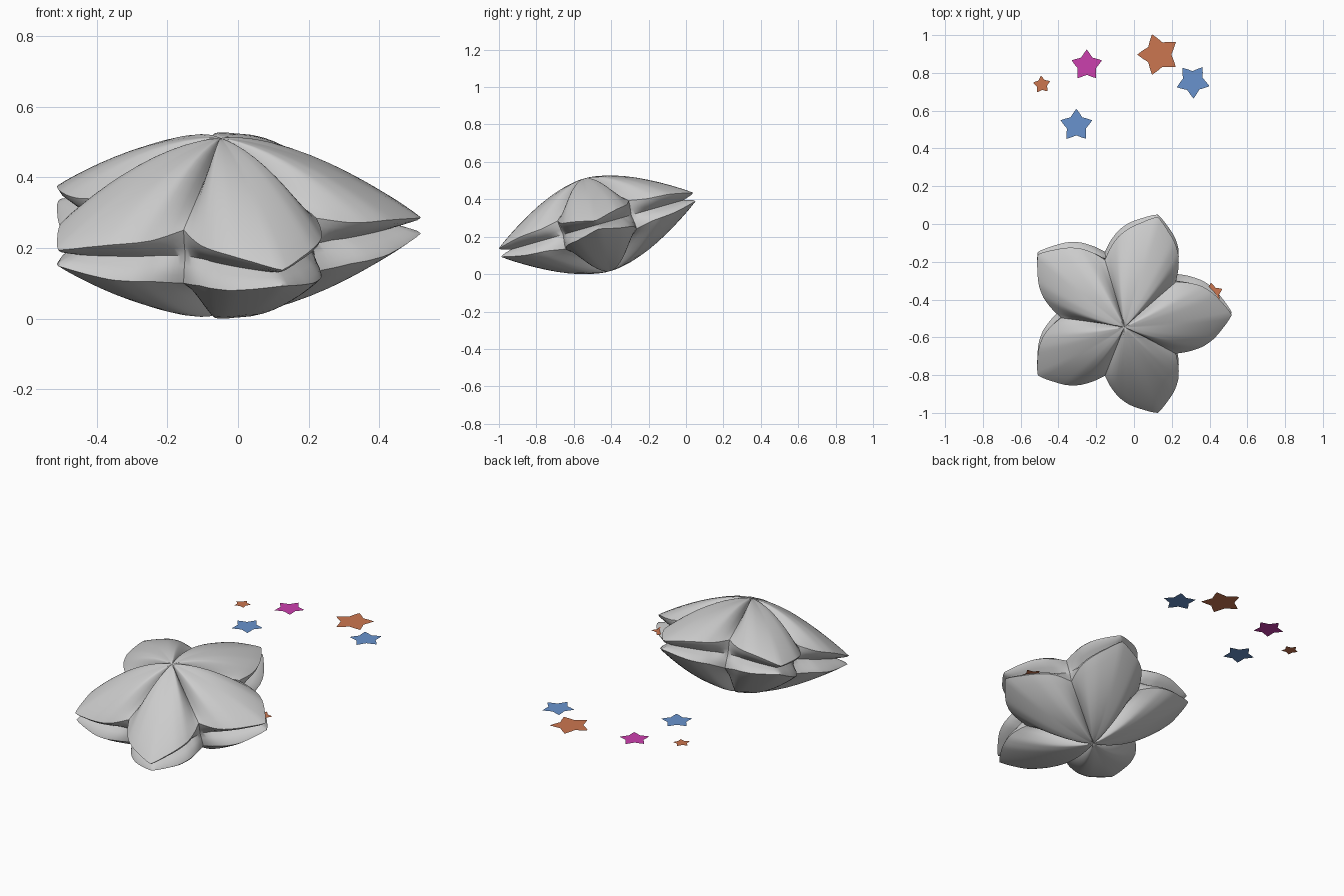
import bpy, bmesh, math
from mathutils import Matrix

if "Cube" in bpy.data.objects:
    bpy.data.objects.remove(bpy.data.objects["Cube"])


def lerp(table, x):
    for (a, va), (b, vb) in zip(table, table[1:]):
        if x <= b:
            f = (x - a) / (b - a)
            return va + (vb - va) * f
    return table[-1][1]


# Lobe description, by angle (degrees) away from the lobe axis
OUTLINE = [(0, .572), (8, .525), (15, .49), (22, .447), (29, .392), (36, .335)]
LIP = [(0, .022), (8, .04), (15, .052), (26, .06), (36, .08)]
GROOVE = [(0, .07), (15, .09), (25, .08), (36, .015)]
PUFF = [(0, 1.6), (15, 1.75), (25, 1.85), (31, 1.4), (36, .85)]
HEIGHT = .258
STEPS = [.06, .14, .24, .34, .45, .55, .65, .74, .82, .89, .95, 1]


def half_profile(phi):
    """Radius/height pairs from near the pole, over the lobe, to the seam."""
    R, h = lerp(OUTLINE, phi), lerp(LIP, phi)
    p, g = lerp(PUFF, phi), lerp(GROOVE, phi)
    pts = [(t * R, h + (HEIGHT - h) * (1 - t ** p)) for t in STEPS]
    return pts + [(R - .15 * g, h * .7), (R - .5 * g, h * .35)], (R - g, 0)


# Puffy five-lobed double shell
bm = bmesh.new()
n = 180
cols = []
top = bm.verts.new((0, 0, HEIGHT))
bottom = bm.verts.new((0, 0, -HEIGHT))
for i in range(n):
    deg = i * 360 / n
    phi = abs((deg + 36) % 72 - 36)
    upper, seam = half_profile(phi)
    prof = upper + [seam] + [(r, -z) for r, z in reversed(upper)]
    a = math.radians(deg)
    cols.append([bm.verts.new((r * math.cos(a), r * math.sin(a), z)) for r, z in prof])
for i in range(n):
    c, d = cols[i], cols[(i + 1) % n]
    bm.faces.new((top, c[0], d[0]))
    bm.faces.new((bottom, d[-1], c[-1]))
    for k in range(len(c) - 1):
        bm.faces.new((c[k], c[k + 1], d[k + 1], d[k]))
# soften everything slightly, then tilt the shell back
bmesh.ops.smooth_vert(bm, verts=bm.verts[:], factor=.3, use_axis_x=True, use_axis_y=True, use_axis_z=True)
bm.transform(Matrix.Translation((-.05, -.475, .27)) @ Matrix.Rotation(math.radians(16), 4, 'X'))
low = min(v.co.z for v in bm.verts)
bmesh.ops.translate(bm, verts=bm.verts[:], vec=(0, 0, -low))
me = bpy.data.meshes.new("puffy_star_shell")
bm.to_mesh(me)
bm.free()
shell = bpy.data.objects.new("puffy_star_shell", me)
bpy.context.collection.objects.link(shell)
bpy.context.view_layer.objects.active = shell
shell.select_set(True)
bpy.ops.object.shade_smooth_by_angle(angle=math.radians(45))


def material(name, col):
    m = bpy.data.materials.new(name)
    m.diffuse_color = (*col, 1)
    m.use_nodes = True
    m.node_tree.nodes["Principled BSDF"].inputs["Base Color"].default_value = m.diffuse_color
    return m


orange = material("orange", (.60, .18, .08))
blue = material("blue", (.14, .29, .61))
pink = material("pink", (.60, .05, .42))


# Flat little stars
def flat_star(name, x, y, r, turn, mat):
    bm = bmesh.new()
    ring = []
    for k in range(20):
        rad = r * (1, .77, .6, .77)[k % 4]
        a = math.radians(turn + (k // 4) * 72 + (0, 14, 36, 58)[k % 4])
        ring.append(bm.verts.new((rad * math.cos(a), rad * math.sin(a), 0)))
    mid = bm.verts.new((0, 0, 0))
    for k in range(20):
        bm.faces.new((mid, ring[k], ring[(k + 1) % 20]))
    me = bpy.data.meshes.new(name)
    bm.to_mesh(me)
    bm.free()
    me.materials.append(mat)
    ob = bpy.data.objects.new(name, me)
    ob.location = (x, y, .26)
    bpy.context.collection.objects.link(ob)


flat_star("tiny_orange_star", -.488, .738, .047, 95, orange)
flat_star("pink_star", -.25, .84, .084, 90, pink)
flat_star("large_orange_star", .13, .897, .113, 180, orange)
flat_star("right_blue_star", .312, .755, .091, -88, blue)
flat_star("left_blue_star", -.305, .522, .088, 90, blue)
flat_star("tucked_orange_star", .415, -.368, .058, 25, orange)
